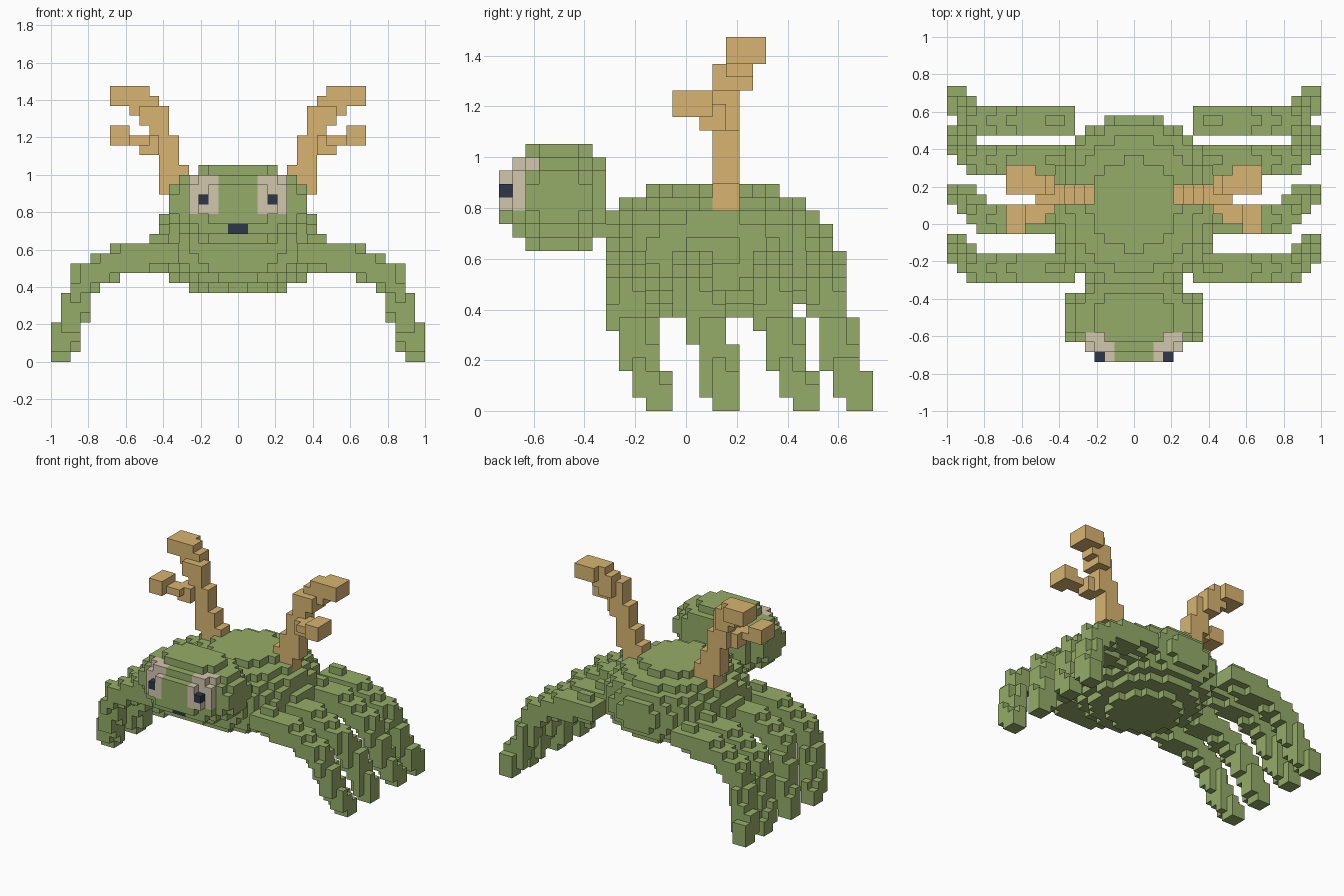
import bpy
import bmesh
from mathutils import Vector
from math import floor, ceil

V = 1 / 19  # edge of one block

default = bpy.data.objects.get("Cube")
if default:
    bpy.data.objects.remove(default, do_unlink=True)


def material(name, rgb):
    m = bpy.data.materials.new(name)
    m.use_nodes = True
    m.diffuse_color = (*rgb, 1)
    m.node_tree.nodes["Principled BSDF"].inputs["Base Color"].default_value = (*rgb, 1)
    return m


GREEN = material("moss_green", (0.305, 0.415, 0.138))
TAN = material("antler_tan", (0.69, 0.46, 0.165))
BEIGE = material("eye_beige", (0.65, 0.57, 0.42))
DARK = material("dark_navy", (0.027, 0.038, 0.065))


def cells_where(lo, hi, inside):
    """Block cells in a range whose centres pass a test."""
    return {(i, j, k)
            for i in range(floor(lo[0]), ceil(hi[0]))
            for j in range(floor(lo[1]), ceil(hi[1]))
            for k in range(max(0, floor(lo[2])), ceil(hi[2]))
            if inside(Vector((i + .5, j + .5, k + .5)))}


def ellipsoid(centre, radii):
    c, r = Vector(centre), Vector(radii)
    return cells_where(c - r, c + r,
                       lambda p: sum(((p[a] - c[a]) / r[a]) ** 2 for a in range(3)) < 1)


def box(lo, hi):
    return cells_where(lo, hi, lambda p: True)


def limb(path, r0, r1):
    """Tapered run of blocks along a polyline."""
    cells = set()
    n = len(path) - 1
    for s in range(n):
        a, b = Vector(path[s]), Vector(path[s + 1])
        d = b - a

        def inside(p):
            t = min(1, max(0, (p - a).dot(d) / d.length_squared))
            r = r0 + (r1 - r0) * (s + t) / n
            return (p - a - d * t).length < r

        lo = Vector([min(a[i], b[i]) - 2 for i in range(3)])
        hi = Vector([max(a[i], b[i]) + 2 for i in range(3)])
        cells |= cells_where(lo, hi, inside)
    return cells


def mirrored(cells):
    return {(-1 - i, j, k) for i, j, k in cells}


def build(name, cells, mats, rule=lambda c: 0):
    """Turn cells into a mesh made of the exposed block faces only."""
    bm = bmesh.new()
    for c in sorted(cells):
        for axis in range(3):
            for side in (0, 1):
                nb = list(c)
                nb[axis] += 2 * side - 1
                if tuple(nb) in cells:
                    continue
                u, w = (axis + 1) % 3, (axis + 2) % 3
                ring = []
                for du, dw in ((0, 0), (1, 0), (1, 1), (0, 1)):
                    p = list(c)
                    p[axis] += side
                    p[u] += du
                    p[w] += dw
                    ring.append(bm.verts.new(Vector(p) * V))
                if not side:
                    ring.reverse()
                bm.faces.new(ring).material_index = rule(c)
    bmesh.ops.remove_doubles(bm, verts=bm.verts, dist=V / 100)
    me = bpy.data.meshes.new(name)
    bm.to_mesh(me)
    bm.free()
    for m in mats:
        me.materials.append(m)
    ob = bpy.data.objects.new(name, me)
    bpy.context.collection.objects.link(ob)
    return ob


# Branching antlers: stem, upper tip, then forward tine
ANTLER = [
    ((4, 2, 15), (7, 4, 18)), ((5, 2, 17), (8, 4, 20)), ((6, 2, 19), (8, 4, 22)),
    ((6, 2, 21), (9, 4, 23)), ((7, 2, 22), (9, 4, 25)), ((7, 2, 24), (10, 4, 26)),
    ((8, 3, 24), (10, 5, 27)), ((9, 3, 25), (11, 5, 28)), ((10, 3, 26), (13, 6, 28)),
    ((8, 1, 21), (10, 3, 23)), ((9, 0, 22), (12, 2, 23)), ((11, -1, 22), (13, 2, 24)),
]
antler = set().union(*(box(lo, hi) for lo, hi in ANTLER))
build("antler_left", antler, [TAN])
build("antler_right", mirrored(antler), [TAN])

# Rounded body with antler sockets, and head, each cut flat where they meet
NECK = -6
body = {c for c in ellipsoid((0, 2, 12), (8.85, 9.1, 5.25)) if c[1] >= NECK}
body -= antler | mirrored(antler)
head = {c for c in ellipsoid((0, -9.5, 16), (7.3, 4.6, 4.4)) if c[1] < NECK}


# Eye patches, pupils and nose coloured by block position
def face_rule(c):
    i, j, k = c
    i = max(i, -1 - i)
    if i == 3 and k == 16 and j == -14:
        return 2
    if i == 0 and k == 13 and j < -11:
        return 2
    if 2 <= i <= 4 and 15 <= k <= 18 and j < -11:
        return 1
    return 0


build("body", body, [GREEN])
build("head", head, [GREEN, BEIGE, DARK], face_rule)

# Four arched legs on each side: depth of hip, shin and foot
LEGS = {"front": (-4.5, -3.5, -2.2), "mid_front": (.5, 2.5, 3),
        "mid_rear": (6.5, 7.5, 8.8), "rear": (10.5, 11.6, 13)}
for name, (hip, shin, foot) in LEGS.items():
    leg = limb([(7.5, hip, 11), (11.5, hip, 10.5), (15.2, hip, 8.8),
                (16.3, (hip + shin) / 2, 6.5), (17, shin, 3.8), (18, foot, 1)], 1.64, 1.4)
    build(name + "_leg_left", leg, [GREEN])
    build(name + "_leg_right", mirrored(leg), [GREEN])
